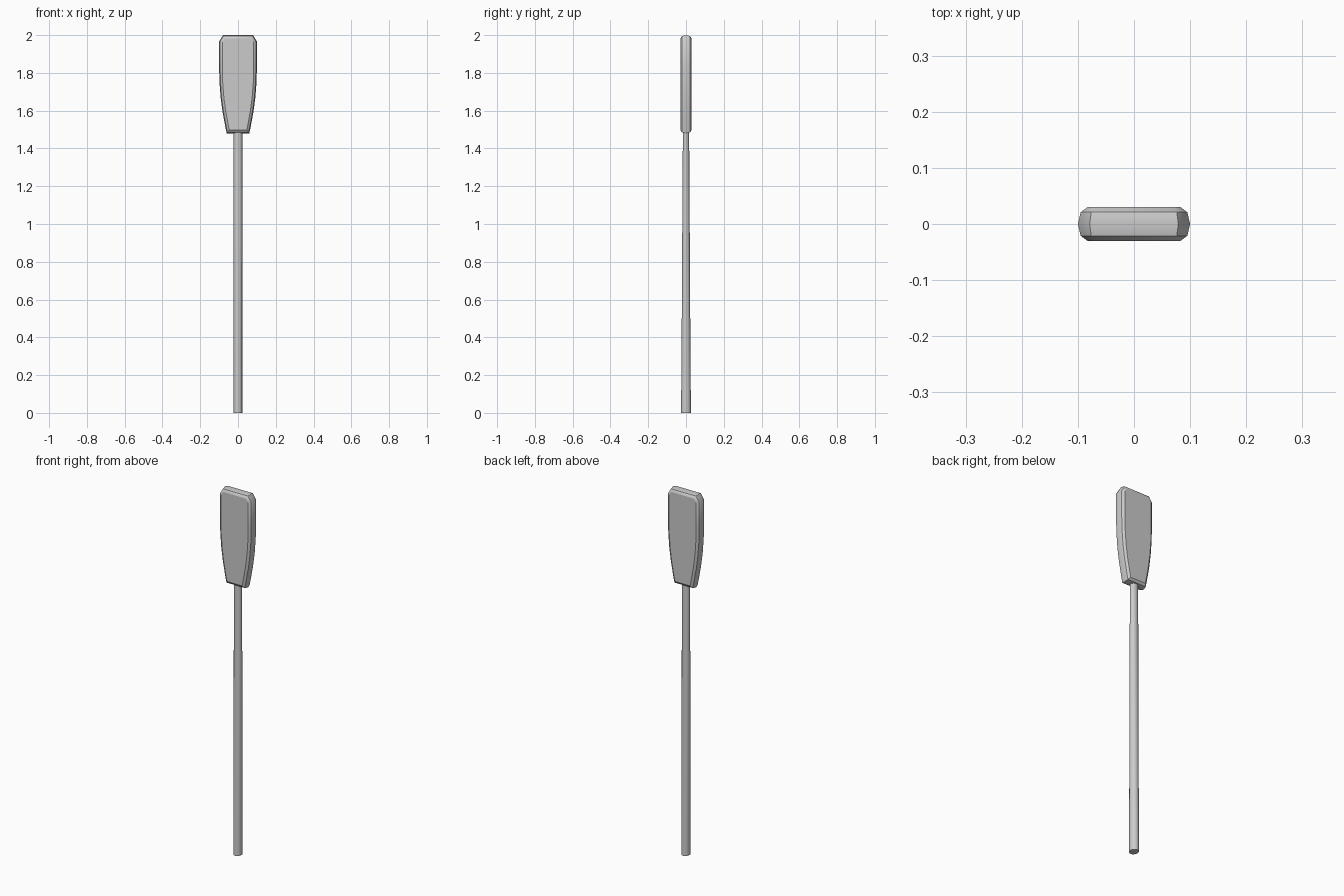
import bpy, bmesh, math
from mathutils import Vector

if "Cube" in bpy.data.objects:
    bpy.data.objects.remove(bpy.data.objects["Cube"])


def finish(bm, name, angle):
    bmesh.ops.recalc_face_normals(bm, faces=bm.faces)
    mesh = bpy.data.meshes.new(name)
    bm.to_mesh(mesh)
    bm.free()
    ob = bpy.data.objects.new(name, mesh)
    bpy.context.collection.objects.link(ob)
    bpy.ops.object.select_all(action='DESELECT')
    ob.select_set(True)
    bpy.context.view_layer.objects.active = ob
    bpy.ops.object.shade_smooth_by_angle(angle=math.radians(angle))
    return ob


def inset(pts, d):
    # offset a counter-clockwise outline inwards by d
    out = []
    for i, p in enumerate(pts):
        a = (p - pts[i - 1]).normalized()
        b = (pts[(i + 1) % len(pts)] - p).normalized()
        na, nb = Vector((-a.y, a.x)), Vector((-b.y, b.x))
        out.append(p + (na + nb) * d / (1 + na.dot(nb)))
    return out


def loft(bm, loops):
    rings = [[bm.verts.new(c) for c in loop] for loop in loops]
    n = len(rings[0])
    for r, s in zip(rings, rings[1:]):
        for i in range(n):
            j = (i + 1) % n
            bm.faces.new((r[i], r[j], s[j], s[i]))
    bm.faces.new(rings[0])
    bm.faces.new(rings[-1])


# blade: mirrored outline, rounded rim through the thickness
half = [(0.060, 1.48), (0.070, 1.53), (0.082, 1.595), (0.092, 1.67),
        (0.098, 1.75), (0.100, 1.83), (0.100, 1.967), (0.079, 2.0)]
outline = [Vector(p) for p in half] + [Vector((-x, z)) for x, z in reversed(half)]
rim = [(-0.03, 0.017), (-0.021, 0.005), (0, 0), (0.021, 0.005), (0.03, 0.017)]
bm = bmesh.new()
loft(bm, [[(p.x, y, p.y) for p in inset(outline, d)] for y, d in rim])
finish(bm, "blade", 35)

# shaft: oval pole, deeper front to back at the foot
bm = bmesh.new()
loft(bm, [[(0.0225 * math.cos(k * math.tau / 16), ry * math.sin(k * math.tau / 16), z)
           for k in range(16)]
          for z, ry in ((0, 0.026), (0.5, 0.0225), (1.1, 0.019), (1.5, 0.0165))])
finish(bm, "shaft", 40)
